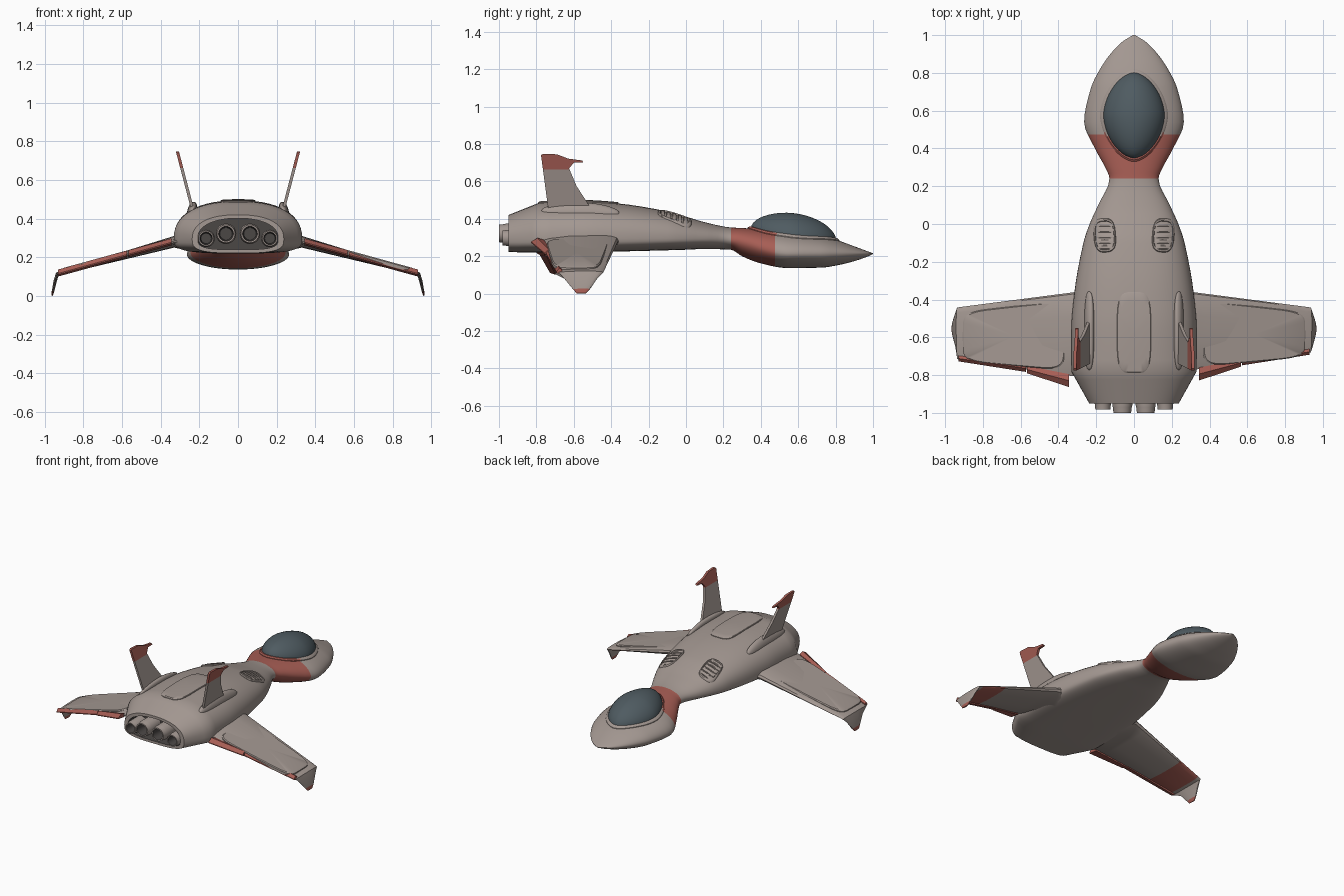
import bpy, bmesh, math

if "Cube" in bpy.data.objects:
    bpy.data.objects.remove(bpy.data.objects["Cube"])

def material(name, col):
    m = bpy.data.materials.new(name)
    m.diffuse_color = (*col, 1)
    m.use_nodes = True
    m.node_tree.nodes["Principled BSDF"].inputs["Base Color"].default_value = m.diffuse_color
    return m

GREY = material("warm_grey", (0.37, 0.315, 0.287))
RED = material("faded_red", (0.39, 0.112, 0.09))
GLASS = material("dark_glass", (0.078, 0.105, 0.12))
DARK = material("dark_metal", (0.07, 0.063, 0.06))

def loft(name, rings, mats, rule=None, cuts=(), angle=35):
    """Skin a list of equal-length point rings and cap both ends."""
    bm = bmesh.new()
    vr = [[bm.verts.new(p) for p in r] for r in rings]
    n = len(vr[0])
    for a, b in zip(vr, vr[1:]):
        for i in range(n):
            bm.faces.new((a[i], a[(i + 1) % n], b[(i + 1) % n], b[i]))
    bm.faces.new(vr[0])
    bm.faces.new(vr[-1])
    for co, no in cuts:
        bmesh.ops.bisect_plane(bm, geom=bm.verts[:] + bm.edges[:] + bm.faces[:],
                               plane_co=co, plane_no=no)
    bmesh.ops.recalc_face_normals(bm, faces=bm.faces[:])
    if rule:
        for f in bm.faces:
            f.material_index = rule(f.calc_center_median(), f.normal)
    me = bpy.data.meshes.new(name)
    bm.to_mesh(me)
    bm.free()
    for m in mats:
        me.materials.append(m)
    me.shade_smooth()
    me.set_sharp_from_angle(angle=math.radians(angle))
    ob = bpy.data.objects.new(name, me)
    bpy.context.collection.objects.link(ob)
    return ob

def spow(v, e):
    return math.copysign(abs(v) ** e, v)

def blend(y, y0, y1, a, b):
    t = min(1, max(0, (y - y0) / (y1 - y0)))
    return a + (b - a) * t * t * (3 - 2 * t)

# hull stations: y, half width, bottom, top
ST = [(-.95, .237, .222, .42), (-.78, .332, .22, .488), (-.55, .332, .222, .494),
      (-.38, .318, .225, .484), (-.1, .268, .232, .44), (0, .235, .235, .412),
      (.1, .19, .239, .382), (.24, .13, .235, .354), (.3, .153, .2, .351),
      (.4, .207, .162, .345), (.54, .264, .137, .336), (.72, .228, .139, .31),
      (.82, .18, .154, .282), (.9, .125, .174, .253), (.97, .056, .198, .227), (1, .006, .212, .216)]

def slope(i, k):
    if i in (0, len(ST) - 1):
        return 0
    a = (ST[i][k] - ST[i - 1][k]) / (ST[i][0] - ST[i - 1][0])
    b = (ST[i + 1][k] - ST[i][k]) / (ST[i + 1][0] - ST[i][0])
    return 2 * a * b / (a + b) if a * b > 0 else 0

def station(y):
    """Half width, bottom, top, widest height and top / bottom roundness at y."""
    i = max(j for j in range(len(ST) - 1) if ST[j][0] <= y or j == 0)
    h = ST[i + 1][0] - ST[i][0]
    t = (y - ST[i][0]) / h
    out = []
    for k in (1, 2, 3):
        p, q = ST[i][k], ST[i + 1][k]
        if i in (0, len(ST) - 2):
            out.append(p + (q - p) * t)
        else:
            out.append((2*t**3 - 3*t*t + 1)*p + (t**3 - 2*t*t + t)*h*slope(i, k)
                       + (3*t*t - 2*t**3)*q + (t**3 - t*t)*h*slope(i + 1, k))
    return out + [blend(y, .18, .55, .295, .215), blend(y, -.2, .5, 2.35, 1.9), blend(y, -.6, .4, 3.3, 2)]

def hull_ring(y, w, zb, zt, zw, nt, nb, n=56):
    pts = []
    for i in range(n):
        a = 2 * math.pi * i / n
        c, s = math.cos(a), math.sin(a)
        e = 2 / (nt if s > 0 else nb)
        pts.append((w * spow(c, e), y, zw + (zt - zw if s > 0 else zw - zb) * spow(s, e)))
    return pts

def hull_z(x, y):
    w, zb, zt, zw, nt, nb = station(y)
    return zw + (zt - zw) * max(0, 1 - (abs(x) / w) ** nt) ** (1 / nt)

# fuselage with engine bay recess
ys = [a[0] + (b[0] - a[0]) * j / 4 for a, b in zip(ST, ST[1:]) for j in range(4)] + [1.0]
bay = (.208, .24, .402, .3, 2.2, 3.5)
rings = [hull_ring(y, *bay) for y in (-.86, -.95)] + [hull_ring(y, *station(y)) for y in ys]

def hull_rule(c, n):
    if .24 < c.y < .475:
        return 1
    inside = c.y < -.855 and (n.y < -.9 and c.y > -.9 or n.z * (c.z - .31) + n.x * c.x < -.005)
    return 2 if inside else 0
loft("fuselage", rings, [GREY, RED, DARK], hull_rule, cuts=[((0, .475, 0), (0, 1, 0))])

def patch(name, outline, steps, zfun, mats, rule=None):
    """Surface-hugging panel: outline rings scaled to centre, lifted by steps (scale, lift)."""
    cx = sum(p[0] for p in outline) / len(outline)
    cy = sum(p[1] for p in outline) / len(outline)
    rings = []
    for s, h in steps:
        pts = [(cx + (x - cx) * s, cy + (y - cy) * s) for x, y in outline]
        rings.append([(x, y, zfun(x, y) + h) for x, y in pts])
    return loft(name, rings, mats, rule)

def oval(cx, cy, rx, ry, n=2.0, rot=0, k=40):
    out = []
    for i in range(k):
        a = 2 * math.pi * i / k
        x, y = rx * spow(math.cos(a), 2 / n), ry * spow(math.sin(a), 2 / n)
        out.append((cx + x * math.cos(rot) - y * math.sin(rot), cy + x * math.sin(rot) + y * math.cos(rot)))
    return out

def dome(h):
    arc = [a * math.pi / 20 for a in range(10)]
    return [(1, -.02)] + [(math.cos(a), h * math.sin(a)) for a in arc] + [(.01, h)]

# canopy and its frame
patch("canopy", oval(0, .575, .163, .228, 1.75, k=56), dome(.098), hull_z, [GLASS])
patch("canopy_frame", oval(0, .575, .18, .245, 1.7, k=56),
      [(1, -.01), (1, .004), (.96, .011), (.88, .011), (.86, -.01)],
      hull_z, [GREY, RED], lambda c, n: int(c.y < .475))

# back panel
patch("back_panel", oval(0, -.575, .09, .215, 4),
      [(1, -.015), (1, .004), (.97, .007)] + [(s / 4 + .02, .007) for s in (3, 2, 1, 0)], hull_z, [GREY])

# wing stations: x, leading y, trailing y, z, thickness, tilt of the section
WING = [(.26, -.35, -.79, .285, .10, 0)]
WING += [(x, -.32 - .13 * x, -.833 + .146 * x, .371 - .274 * x, .083 - .069 * x, 0) for x in (.33, .4, .57, .74, .91)]
WING += [(.935, -.442, -.695, .113, .02, .7), (.945, -.475, -.665, .08, .017, 1.3),
         (.957, -.513, -.62, .025, .013, 1.3), (.962, -.535, -.6, .002, .008, 1.3)]
FOIL = [(.02, .5), (.1, .85), (.3, 1), (.65, .9), (.9, .5), (1, .12)]
FOIL = [(0, 0)] + FOIL + [(u, -v) for u, v in reversed(FOIL)]

def wing_z(x, y):
    return .30 - (abs(x) - .33) * .275

def wing_rule(c, n):
    return int(c.z < .025 or (.74 < abs(c.x) < .91 and n.z < -.1))

for side, tag in ((1, "right"), (-1, "left")):
    ext = 0 if side > 0 else -.035     # one side has its flaps extended
    rings = []
    for x, yl, yt, z, t, tilt in WING:
        back = yt + .015 + (ext if x < .94 else 0)
        rings.append([(side * (x + v * t / 2 * math.sin(tilt)), yl + (back - yl) * u,
                       z + v * t / 2 * math.cos(tilt)) for u, v in FOIL])
    loft("wing_" + tag, rings, [GREY, RED], wing_rule)

    # raised wing panel
    quad = []
    for px, py in oval(0, 0, 1, 1, 6):
        x = .635 + .272 * px
        lo, hi = -.755 + (x - .36) * .09 + ext * .6, -.405 - (x - .36) * .11
        quad.append((side * x, (lo + hi) / 2 + (hi - lo) / 2 * py))
    patch("wing_panel_" + tag, quad, [(1, -.02), (1, -.003), (.97, .003), (.02, .003)], wing_z, [GREY])

    # trailing edge flaps
    for nm, x0, f0, b0, x1, f1, b1 in (("inner", .345, -.76, -.828, .567, -.715, -.755),
                                       ("outer", .573, -.71, -.748, .93, -.662, -.692)):
        rings = []
        for x, f, b in ((x0, f0, b0), (x1, f1, b1)):
            z = wing_z(x, 0)
            side_profile = ((f, -.008), ((f + b) / 2, .002), (b, -.018), (b, -.024), (f, -.034))
            rings.append([(side * x, y + ext, z + dz) for y, dz in side_profile])
        loft(nm + "_flap_" + tag, rings, [RED])

    # fin pod and tail fin
    patch("fin_pod_" + tag, oval(side * .237, -.565, .026, .208, 2.6), dome(.035), hull_z, [GREY])
    prof = [(-.735, .44), (-.775, .74), (-.765, .748), (-.69, .745), (-.63, .722), (-.555, .712),
            (-.55, .702), (-.6, .7), (-.625, .67), (-.585, .575), (-.52, .475), (-.5, .44)]
    rings = [[(side * (.238 + (z - .46) * .262 + o), y, z) for y, z in prof] for o in (-.008, .008)]
    loft("tail_fin_" + tag, rings, [GREY, RED], lambda c, n: int(c.z > .663), cuts=[((0, 0, .663), (0, 0, 1))])

    # intake vent with slats
    patch("vent_rim_" + tag, oval(side * .155, -.06, .058, .09, 3, side * -.08),
          [(1, -.015), (1, .004), (.95, .01), (.86, .01), (.82, -.002), (.5, -.002), (.02, -.002)], hull_z, [GREY])
    for j in range(5):
        patch("vent_slat_%d_%s" % (j + 1, tag), oval(side * .155, -.003 - j * .03, .046, .011, 6, k=24),
              [(1, -.01), (1, .006), (.7, .009), (.05, .009)], hull_z, [GREY])

    # engine nozzles
    for nm, cx, cz, r, end in (("inner", .062, .322, .053, -1.0), ("outer", .165, .298, .045, -.982)):
        prof = [(-.85, r), (end + .04, r), (end + .03, r * .95), (end, r * .88), (end, r * .72), (-.9, r * .6)]
        rings = [[(side * cx + q * math.cos(a * math.pi / 14), y, cz + q * math.sin(a * math.pi / 14))
                  for a in range(28)] for y, q in prof]
        loft(nm + "_nozzle_" + tag, rings, [GREY, DARK],
             lambda c, n, cx=cx, cz=cz, r=r: int(math.hypot(abs(c.x) - cx, c.z - cz) < r * .74))
